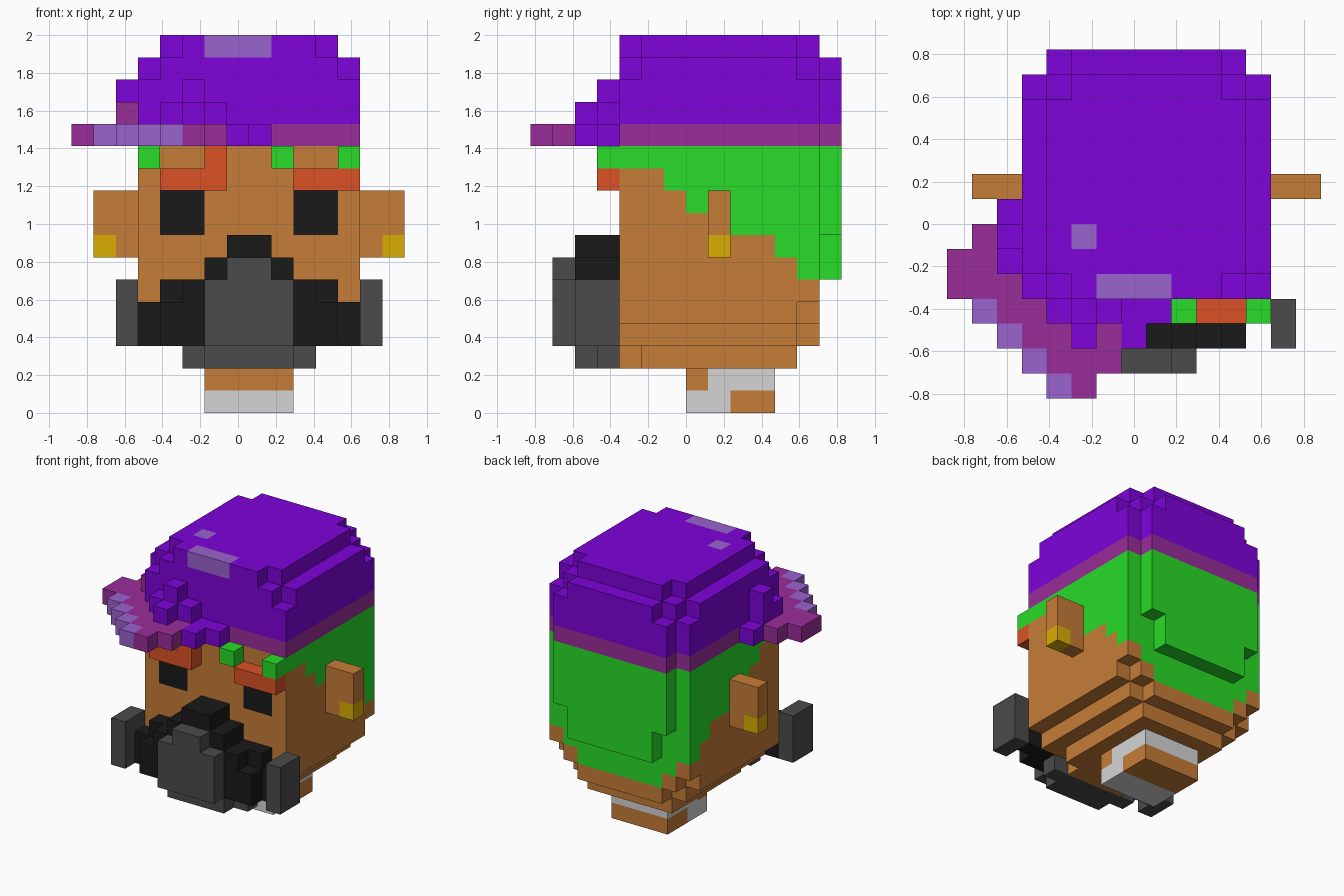
import bpy
import bmesh
from mathutils import Vector

old = bpy.data.objects.get("Cube")
if old:
    bpy.data.objects.remove(old, do_unlink=True)

UNIT = 2 / 17                       # edge of one block
ORIGIN = Vector((7.5, 7, 0))        # grid point that sits at the world origin
MIRROR = 16                         # head symmetry: x -> MIRROR - x

COLOURS = {
    "purple": (.209, .001, .701), "mauve": (.323, .026, .323),
    "lilac": (.323, .125, .617), "green": (.021, .716, .021),
    "skin": (.565, .205, .038), "ginger": (.716, .084, .019),
    "black": (.01, .01, .01), "grey": (.07, .07, .07),
    "silver": (.665, .665, .665), "gold": (.701, .418, .001),
}
materials = {}
for label, rgb in COLOURS.items():
    mat = bpy.data.materials.new(label)
    mat.use_nodes = True
    mat.diffuse_color = (*rgb, 1)
    bsdf = mat.node_tree.nodes["Principled BSDF"]
    bsdf.inputs["Base Color"].default_value = (*rgb, 1)
    bsdf.inputs["Roughness"].default_value = .9
    materials[label] = mat

blocks = {}                         # cell -> (part, colour)
face_paint = {}                     # (cell, direction) -> colour


def cells(x, y, z, mirror=False):
    for i in range(*x):
        for j in range(*y):
            for k in range(*z):
                yield i, j, k
                if mirror:
                    yield MIRROR - 1 - i, j, k


def box(part, colour, x, y, z, mirror=False):
    for c in cells(x, y, z, mirror):
        blocks[c] = (part, colour)


def paint(colour, x, y, z, mirror=False):
    for c in cells(x, y, z, mirror):
        if c in blocks:
            blocks[c] = (blocks[c][0], colour)


# Neck with a slanted necklace
box("neck", "skin", (6, 10), (7, 11), (0, 2))
paint("silver", (6, 10), (7, 9), (0, 1))
paint("silver", (6, 10), (8, 11), (1, 2))

# Head, stepping in towards the chin
box("head", "skin", (3, 13), (4, 13), (5, 12))
box("head", "skin", (3, 13), (4, 12), (4, 5))
box("head", "skin", (4, 12), (12, 13), (4, 5))
box("head", "skin", (4, 12), (4, 12), (3, 4))
box("head", "skin", (5, 11), (12, 13), (3, 4))
box("head", "skin", (5, 11), (5, 12), (2, 3))
box("head", "skin", (6, 10), (4, 5), (2, 3))

# Eyes
paint("black", (4, 6), (4, 5), (8, 10), mirror=True)

# Hair on the sides: the front edge moves back lower down
for z, start in zip(range(11, 5, -1), (4, 6, 7, 9, 11, 12)):
    paint("green", (3, 4), (start, 13), (z, z + 1), mirror=True)
# Hair on the back
paint("green", (4, 12), (12, 13), (5, 12))
paint("green", (5, 11), (12, 13), (4, 5))
box("back_hair", "green", (4, 12), (13, 14), (8, 12))
box("back_hair", "green", (5, 11), (13, 14), (6, 8))
# Hair tufts on the forehead
box("hair_tufts", "green", (3, 4), (3, 4), (11, 12), mirror=True)
box("hair_tufts", "green", (9, 10), (3, 4), (11, 12))

# Eyebrows, one raised
box("right_eyebrow", "ginger", (4, 7), (3, 4), (10, 11))
box("right_eyebrow", "ginger", (6, 7), (3, 4), (11, 12))
box("left_eyebrow", "ginger", (10, 13), (3, 4), (10, 11))

# Ears and earrings
box("ears", "skin", (1, 3), (8, 9), (7, 10), mirror=True)
box("earrings", "gold", (1, 2), (8, 9), (7, 8), mirror=True)

# Mask: dark body, centre filter, side canisters, chin strip
box("mask", "black", (7, 9), (2, 4), (7, 8))
box("mask", "black", (6, 10), (2, 4), (6, 7))
box("mask", "black", (5, 11), (2, 4), (5, 6))
box("mask", "black", (4, 12), (3, 4), (5, 6))
box("mask", "black", (4, 12), (2, 4), (3, 5))
box("mask", "black", (3, 13), (3, 4), (3, 5))
box("mask_filter", "grey", (6, 10), (1, 2), (3, 6))
box("mask_filter", "grey", (7, 9), (1, 2), (6, 7))
box("mask_canisters", "grey", (2, 3), (2, 4), (3, 6), mirror=True)
box("mask_chin", "grey", (6, 10), (2, 3), (2, 3))
box("mask_chin", "grey", (5, 11), (3, 4), (2, 3))

# Cap: band, crown, two rounded top layers
box("cap_band", "mauve", (3, 13), (4, 13), (12, 13))
box("cap_band", "mauve", (4, 12), (13, 14), (12, 13))
box("cap", "purple", (3, 13), (4, 13), (13, 15))
box("cap", "purple", (4, 12), (13, 14), (13, 15))
box("cap", "purple", (3, 13), (5, 12), (15, 16))
box("cap", "purple", (4, 12), (4, 13), (15, 16))
box("cap", "purple", (5, 11), (13, 14), (15, 16))
box("cap", "purple", (4, 12), (5, 12), (16, 17))
box("cap", "purple", (5, 11), (4, 13), (16, 17))
paint("lilac", (6, 9), (4, 5), (16, 17))
paint("lilac", (5, 6), (6, 7), (16, 17))

# Brim, turned diagonally over the right front corner
box("brim", "mauve", (0, 1), (4, 6), (12, 13))
box("brim", "mauve", (1, 2), (4, 7), (12, 13))
box("brim", "mauve", (2, 3), (3, 7), (12, 13))
box("brim", "mauve", (3, 7), (2, 4), (12, 13))
box("brim", "mauve", (4, 7), (1, 2), (12, 13))
box("brim", "mauve", (5, 6), (0, 1), (12, 13))
box("brim", "purple", (7, 8), (2, 3), (12, 13))
box("brim", "purple", (7, 9), (3, 4), (12, 13))
box("brim", "purple", (2, 3), (7, 8), (12, 13))
for step in range(4):               # pale brim edge
    box("brim_edge", "lilac", (1 + step, 2 + step), (3 - step, 4 - step), (12, 13))
# Folds where the brim meets the crown
box("brim_folds", "purple", (4, 7), (3, 4), (13, 14))
box("brim_folds", "purple", (5, 6), (2, 3), (13, 14))
box("brim_folds", "purple", (5, 6), (3, 4), (14, 15))
box("brim_folds", "purple", (2, 3), (5, 7), (13, 14))
box("brim_folds", "purple", (2, 3), (6, 7), (14, 15))
face_paint[(2, 5, 13), (0, -1, 0)] = "mauve"


def build(part):
    """Make one object from the exposed block faces of a part."""
    bm = bmesh.new()
    slots = []
    for cell, (owner, colour) in blocks.items():
        if owner != part:
            continue
        for axis in range(3):
            for sign in (-1, 1):
                n = Vector((0, 0, 0))
                n[axis] = sign
                step = tuple(int(v) for v in n)
                if tuple(a + b for a, b in zip(cell, step)) in blocks:
                    continue
                u = Vector((0, 0, 0))
                u[(axis + 1) % 3] = .5
                w = n.cross(u)
                mid = Vector(cell) + Vector((.5, .5, .5)) + n / 2 - ORIGIN
                corners = (mid - u - w, mid + u - w, mid + u + w, mid - u + w)
                face = bm.faces.new([bm.verts.new(p * UNIT) for p in corners])
                shade = face_paint.get((cell, step), colour)
                if shade not in slots:
                    slots.append(shade)
                face.material_index = slots.index(shade)
    bmesh.ops.remove_doubles(bm, verts=bm.verts[:], dist=UNIT / 100)
    mesh = bpy.data.meshes.new(part)
    bm.to_mesh(mesh)
    bm.free()
    for shade in slots:
        mesh.materials.append(materials[shade])
    bpy.context.collection.objects.link(bpy.data.objects.new(part, mesh))


for part in dict.fromkeys(owner for owner, colour in blocks.values()):
    build(part)
